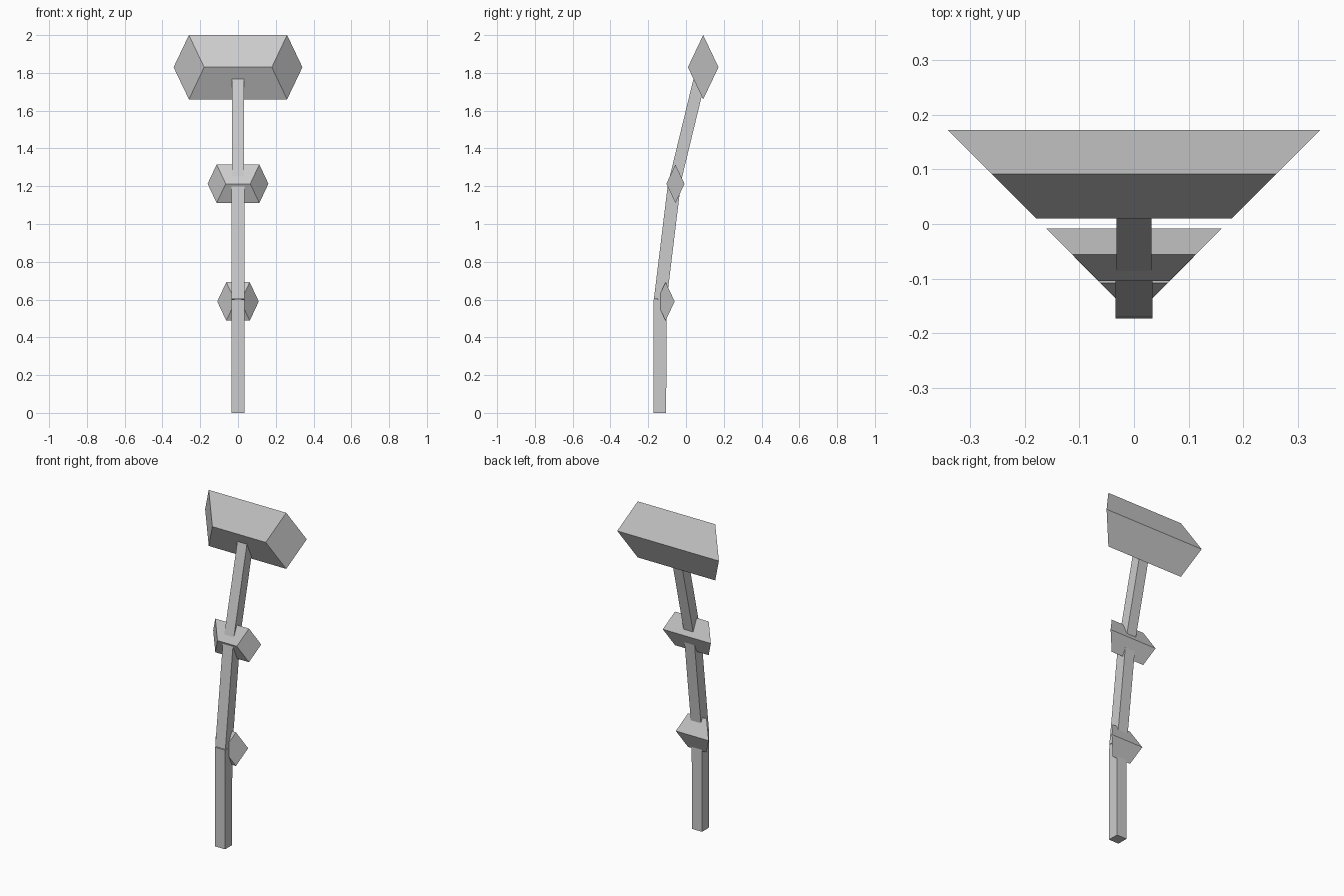
import bpy
import bmesh
from mathutils import Vector

cube = bpy.data.objects.get("Cube")
if cube:
    bpy.data.objects.remove(cube, do_unlink=True)

grey = bpy.data.materials.new("light grey")
grey.use_nodes = True
grey.diffuse_color = (0.6, 0.6, 0.6, 1)
grey.node_tree.nodes["Principled BSDF"].inputs["Base Color"].default_value = (0.6, 0.6, 0.6, 1)


def finish(name, bm):
    bmesh.ops.recalc_face_normals(bm, faces=bm.faces)
    mesh = bpy.data.meshes.new(name)
    bm.to_mesh(mesh)
    bm.free()
    mesh.materials.append(grey)
    bpy.context.collection.objects.link(bpy.data.objects.new(name, mesh))


def diamond_block(name, y, z, depth, height, half_width):
    """Diamond bar along x whose ends are mitred, wider at the back."""
    bm = bmesh.new()
    rings = []
    for side in (-1, 1):
        rings.append([bm.verts.new((side * (half_width + dy), y + dy, z + dz))
                      for dy, dz in ((-depth, 0), (0, height), (depth, 0), (0, -height))])
        bm.faces.new(rings[-1])
    a, b = rings
    for i in range(4):
        j = (i + 1) % 4
        bm.faces.new((a[i], a[j], b[j], b[i]))
    finish(name, bm)


def bar(name, start, end, half=0.034):
    """Square bar between two (y, z) points."""
    p, q = Vector((0, *start)), Vector((0, *end))
    axis = q - p
    bm = bmesh.new()
    bmesh.ops.create_cube(bm, size=1)
    bmesh.ops.scale(bm, vec=(2 * half, 2 * half, axis.length), verts=bm.verts)
    turn = Vector((0, 0, 1)).rotation_difference(axis).to_matrix()
    bmesh.ops.rotate(bm, matrix=turn, verts=bm.verts)
    bmesh.ops.translate(bm, vec=(p + q) / 2, verts=bm.verts)
    finish(name, bm)


# Bent shaft in three straight pieces
bar("lower_shaft", (-0.139, 0), (-0.137, 0.6))
bar("middle_shaft", (-0.136, 0.6), (-0.063, 1.2))
bar("upper_shaft", (-0.063, 1.21), (0.085, 1.82), 0.032)

# Joints and head
diamond_block("lower_joint", -0.108, 0.59, 0.048, 0.102, 0.062)
diamond_block("middle_joint", -0.056, 1.213, 0.048, 0.102, 0.113)
diamond_block("head", 0.091, 1.83, 0.081, 0.17, 0.26)
